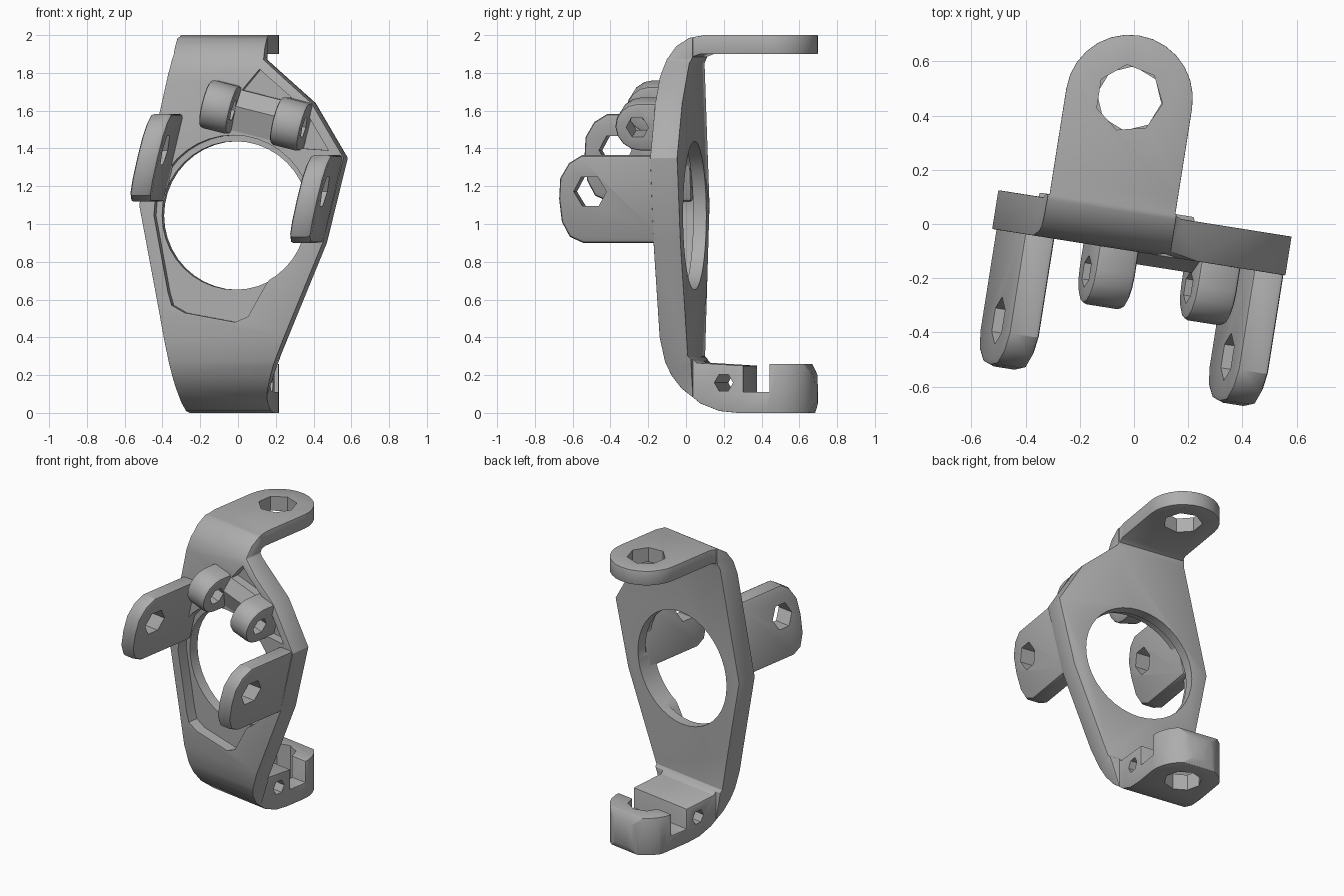
import bpy, bmesh
from math import sin, cos, pi, radians
from mathutils import Matrix

old = bpy.data.objects.get("Cube")
if old:
    bpy.data.objects.remove(old)

grey = bpy.data.materials.new("grey_metal")
grey.use_nodes = True
grey.diffuse_color = (0.42, 0.42, 0.42, 1)
grey.node_tree.nodes["Principled BSDF"].inputs["Base Color"].default_value = (0.42, 0.42, 0.42, 1)

YAW = Matrix.Rotation(radians(-9), 4, 'Z')
parts = []


def arc(cx, cy, r, start, end, n):
    """Points on an arc, angles in degrees."""
    return [(cx + r * cos(radians(start + (end - start) * i / n)),
             cy + r * sin(radians(start + (end - start) * i / n))) for i in range(n + 1)]


def ring(cx, cy, r, n):
    return arc(cx, cy, r, 0, 360, n)[:-1]


def prism(name, points, axis, lo, hi):
    """Extrude a flat outline along x, y or z."""
    place = {'x': lambda p, d: (d, p[0], p[1]),
             'y': lambda p, d: (p[0], d, p[1]),
             'z': lambda p, d: (p[0], p[1], d)}[axis]
    bm = bmesh.new()
    low = [bm.verts.new(place(p, lo)) for p in points]
    high = [bm.verts.new(place(p, hi)) for p in points]
    bm.faces.new(low)
    bm.faces.new(high[::-1])
    for i in range(len(points)):
        j = (i + 1) % len(points)
        bm.faces.new((low[i], high[i], high[j], low[j]))
    bmesh.ops.recalc_face_normals(bm, faces=bm.faces)
    mesh = bpy.data.meshes.new(name)
    bm.to_mesh(mesh)
    bm.free()
    mesh.materials.append(grey)
    obj = bpy.data.objects.new(name, mesh)
    bpy.context.scene.collection.objects.link(obj)
    return obj


def apply(obj, mod):
    bpy.context.view_layer.objects.active = obj
    bpy.ops.object.modifier_apply(modifier=mod.name)


def cut(obj, tool, operation='DIFFERENCE'):
    tool.hide_render = True
    mod = obj.modifiers.new("cut", 'BOOLEAN')
    mod.operation, mod.object, mod.solver = operation, tool, 'EXACT'
    apply(obj, mod)
    bpy.data.objects.remove(tool)


def soften(obj, width):
    mod = obj.modifiers.new("soft", 'BEVEL')
    mod.width, mod.segments = width, 2
    mod.limit_method, mod.angle_limit = 'ANGLE', radians(40)
    apply(obj, mod)


# Bracket body: side profile trimmed by the front and top outlines
side = [(-.1, .4), (-.08, .27), (-.05, .2), (0, .13), (.1, .05), (.2, .01), (.3, 0),
        (.66, 0), (.69, .06), (.68, .2), (.64, .26), (.47, .26), (.47, .11), (.33, .11),
        (.33, .25), (.08, .265), (.045, .3), (.045, 1.85), (.06, 1.885), (.1, 1.9),
        (.8, 1.9), (.8, 2), (.12, 2), (.04, 1.985), (-.03, 1.94), (-.08, 1.87), (-.1, 1.78)]
front = [(-.29, -.1), (-.35, .22), (-.41, .55), (-.514, 1.1), (-.335, 1.9), (-.325, 2.1),
         (.15, 2.1), (.15, 1.87), (.41, 1.64), (.582, 1.35), (.47, .9), (.2, .25), (.15, .1), (.15, -.1)]
tab_end = arc(-.09, .455, .235, 0, 180, 14)
top = [(-1, -1), (1, -1), (1, .06), (.145, .06)] + tab_end + [(-.325, .06), (-1, .06)]
body = prism("bracket_body", side, 'x', -.8, .8)
cut(body, prism("front_trim", front, 'y', -1, 1), 'INTERSECT')
cut(body, prism("top_trim", top, 'z', -.5, 2.5), 'INTERSECT')
soften(body, .018)

# Main opening and the front pockets
cut(body, prism("opening", ring(-.01, 1.045, .393, 40), 'y', -.5, .5))
pocket = arc(-.01, 1.045, .425, 0, 180, 20) + [(-.36, .64), (-.34, .57), (-.27, .53), (0, .48),
                                              (.07, .51), (.12, .6), (.16, .67)]
cut(body, prism("lower_pocket", pocket, 'y', -.3, -.025))
corner = [(.03, 1.7), (.13, 1.82), (.37, 1.61), (.5, 1.39), (.36, 1.4), (.1, 1.5)]
cut(body, prism("corner_pocket", corner, 'y', -.3, -.04))

# Holes in the top tab, bottom clamp and pinch block
cut(body, prism("tab_hole", ring(-.09, .455, .125, 7), 'z', 1.7, 2.3))
cut(body, prism("clamp_hole", ring(-.09, .455, .12, 8), 'z', -.3, .5))
cut(body, prism("pinch_hole", ring(.225, .16, .05, 6), 'x', -.7, .7))
parts.append(body)


# Side arms, leaning with the edges of the body
def arm(name, u, zc):
    outline = [(-.03, .232), (-.47, .232), (-.54, .19), (-.59, .11), (-.6, 0), (-.59, -.12),
               (-.55, -.2), (-.48, -.232), (-.03, -.232)]
    obj = prism(name, outline, 'x', -.058, .058)
    soften(obj, .02)
    cut(obj, prism("arm_hole", ring(-.43, .04, .088, 6), 'x', -.5, .5))
    lean = Matrix(((1, 0, .235, u), (0, 1, 0, 0), (0, 0, 1, zc), (0, 0, 0, 1)))
    obj.data.transform(lean)
    parts.append(obj)


arm("right_arm", -.39, 1.35)
arm("left_arm", .466, 1.132)

# Pair of tilted lugs joined by a low bridge
TILT = Matrix.Rotation(radians(14), 4, 'Y')


def lug(name, u, z):
    outline = [(-.01, .13)] + arc(-.19, 0, .13, 90, 270, 8) + [(-.01, -.13)]
    obj = prism(name, outline, 'x', -.078, .078)
    soften(obj, .018)
    cut(obj, prism("lug_hole", ring(-.2, 0, .06, 6), 'x', -.5, .5))
    obj.data.transform(Matrix.Translation((u, 0, z)) @ TILT)
    parts.append(obj)


lug("right_lug", -.07, 1.62)
lug("left_lug", .31, 1.53)

bridge = prism("lug_bridge", [(-.01, .11), (-.1, .11), (-.145, .02), (-.1, -.11), (-.01, -.11)],
               'x', -.16, .16)
bridge.data.transform(Matrix.Translation((.12, 0, 1.575)) @ TILT)
parts.append(bridge)

# Turn everything into place and keep sharp edges crisp
bpy.ops.object.select_all(action='DESELECT')
for obj in parts:
    obj.data.transform(YAW)
    obj.select_set(True)
bpy.context.view_layer.objects.active = body
bpy.ops.object.shade_smooth_by_angle(angle=radians(30))
